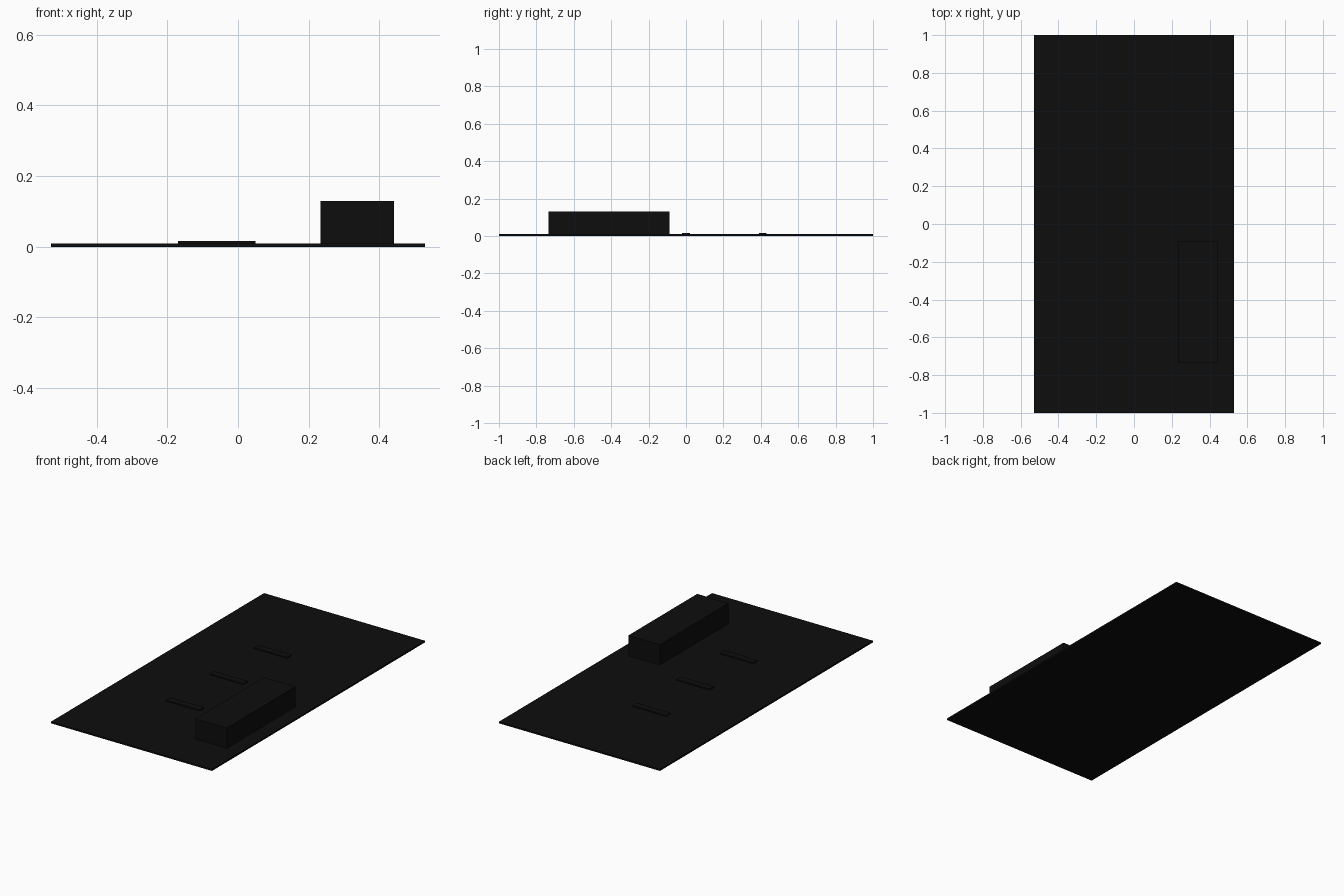
import bpy
import bmesh
from mathutils import Matrix

if "Cube" in bpy.data.objects:
    bpy.data.objects.remove(bpy.data.objects["Cube"], do_unlink=True)

# Single near-black colour
black = bpy.data.materials.new("matte_black")
black.use_nodes = True
colour = (0.004, 0.004, 0.004, 1)
black.diffuse_color = colour
black.node_tree.nodes["Principled BSDF"].inputs["Base Color"].default_value = colour


def box(name, low, high):
    """Flat-faced box between two opposite corners."""
    size = [b - a for a, b in zip(low, high)]
    centre = [(a + b) / 2 for a, b in zip(low, high)]
    bm = bmesh.new()
    bmesh.ops.create_cube(bm, size=1, matrix=Matrix.LocRotScale(centre, None, size))
    mesh = bpy.data.meshes.new(name)
    bm.to_mesh(mesh)
    bm.free()
    mesh.materials.append(black)
    obj = bpy.data.objects.new(name, mesh)
    bpy.context.collection.objects.link(obj)
    return obj


# Thin ground slab
slab_top = 0.01
box("base_slab", (-0.529, -1, 0), (0.529, 1, slab_top))

# Long block near the left edge
box("long_block", (0.234, -0.735, slab_top), (0.441, -0.089, 0.13))

# Row of three low strips across the slab
for label, y in (("front", -0.41), ("middle", 0), ("back", 0.41)):
    box(label + "_strip", (-0.17, y - 0.021, slab_top), (0.05, y + 0.021, 0.016))
